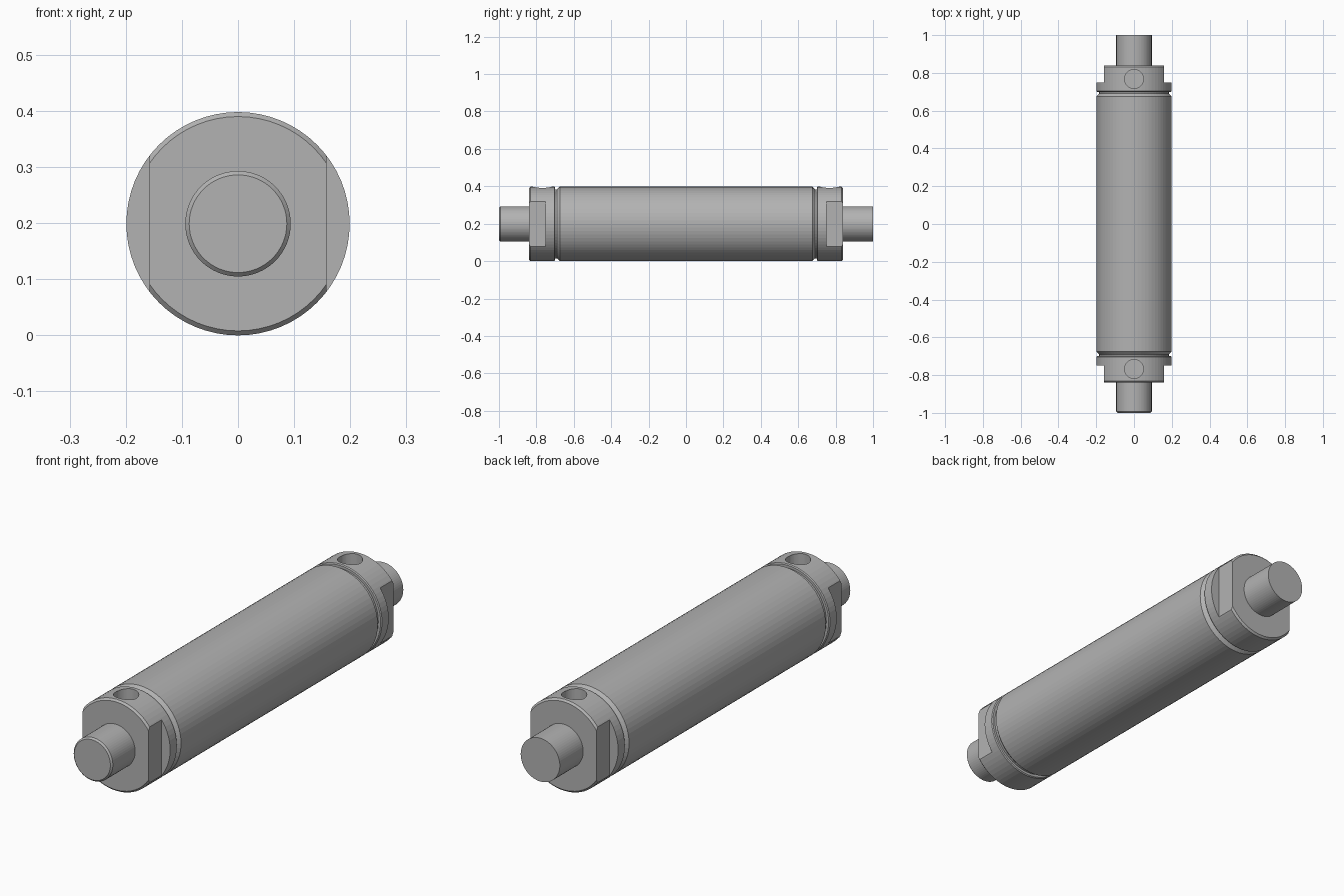
import bpy
import bmesh
import math
from mathutils import Matrix

cube = bpy.data.objects.get("Cube")
if cube:
    bpy.data.objects.remove(cube, do_unlink=True)

AXIS_Z = 0.199      # height of the cylinder axis
R = 0.199           # barrel radius
SIDES = 64

steel = bpy.data.materials.new("plain grey metal")
steel.use_nodes = True
GREY = (0.45, 0.45, 0.45, 1)
steel.diffuse_color = GREY
steel.node_tree.nodes["Principled BSDF"].inputs["Base Color"].default_value = GREY


def add_object(name, bm):
    bmesh.ops.recalc_face_normals(bm, faces=bm.faces)
    mesh = bpy.data.meshes.new(name)
    bm.to_mesh(mesh)
    bm.free()
    mesh.materials.append(steel)
    obj = bpy.data.objects.new(name, mesh)
    bpy.context.collection.objects.link(obj)
    return obj


def lathe(name, profile):
    """Closed solid turned about the y axis from (y, radius) points."""
    bm = bmesh.new()
    rings = []
    for y, r in profile:
        angles = [math.tau * i / SIDES for i in range(SIDES)]
        rings.append([bm.verts.new((r * math.cos(a), y, AXIS_Z + r * math.sin(a)))
                      for a in angles])
    for a, b in zip(rings, rings[1:]):
        for i in range(SIDES):
            j = (i + 1) % SIDES
            bm.faces.new((a[i], a[j], b[j], b[i]))
    bm.faces.new(rings[0])
    bm.faces.new(rings[-1])
    return add_object(name, bm)


def cut(target, cutter):
    mod = target.modifiers.new(cutter.name, "BOOLEAN")
    mod.operation = "DIFFERENCE"
    mod.solver = "EXACT"
    mod.object = cutter
    cutter.hide_render = True
    cutter.hide_viewport = True
    cutter.display_type = "WIRE"


def box_cutter(name, centre, size):
    bm = bmesh.new()
    bmesh.ops.create_cube(bm, size=1, matrix=Matrix.Translation(centre) @ Matrix.Diagonal((*size, 1)))
    return add_object(name, bm)


def hole_cutter(name, y, radius, bottom, top):
    bm = bmesh.new()
    bmesh.ops.create_cone(bm, cap_ends=True, segments=48, radius1=radius, radius2=radius,
                          depth=top - bottom, matrix=Matrix.Translation((0, y, (top + bottom) / 2)))
    return add_object(name, bm)


# Barrel with chamfered ends and a narrow neck beside each cap
half = [(0.675, R), (0.69, 0.184), (0.705, 0.184)]
lathe("barrel", [(-y, r) for y, r in reversed(half)] + half)

# End caps with wrench flats and a port on top
for side, end in ((-1, "front"), (1, "back")):
    cap = lathe(end + "_cap", [(side * y, r) for y, r in
                               ((0.70, 0.195), (0.704, R), (0.832, R), (0.84, 0.191))])
    for s, label in ((-1, "right"), (1, "left")):
        cut(cap, box_cutter(f"{end}_{label}_flat_cutter",
                            (s * 0.258, side * 0.845, AXIS_Z), (0.2, 0.19, 0.6)))
    cut(cap, hole_cutter(end + "_port_cutter", side * 0.768, 0.05, 0.30, 0.5))

# Rod ends, the front one with a chamfered tip
lathe("front_rod", [(-0.83, 0.094), (-0.993, 0.094), (-1.0, 0.087)])
lathe("back_rod", [(0.83, 0.094), (1.0, 0.094)])
